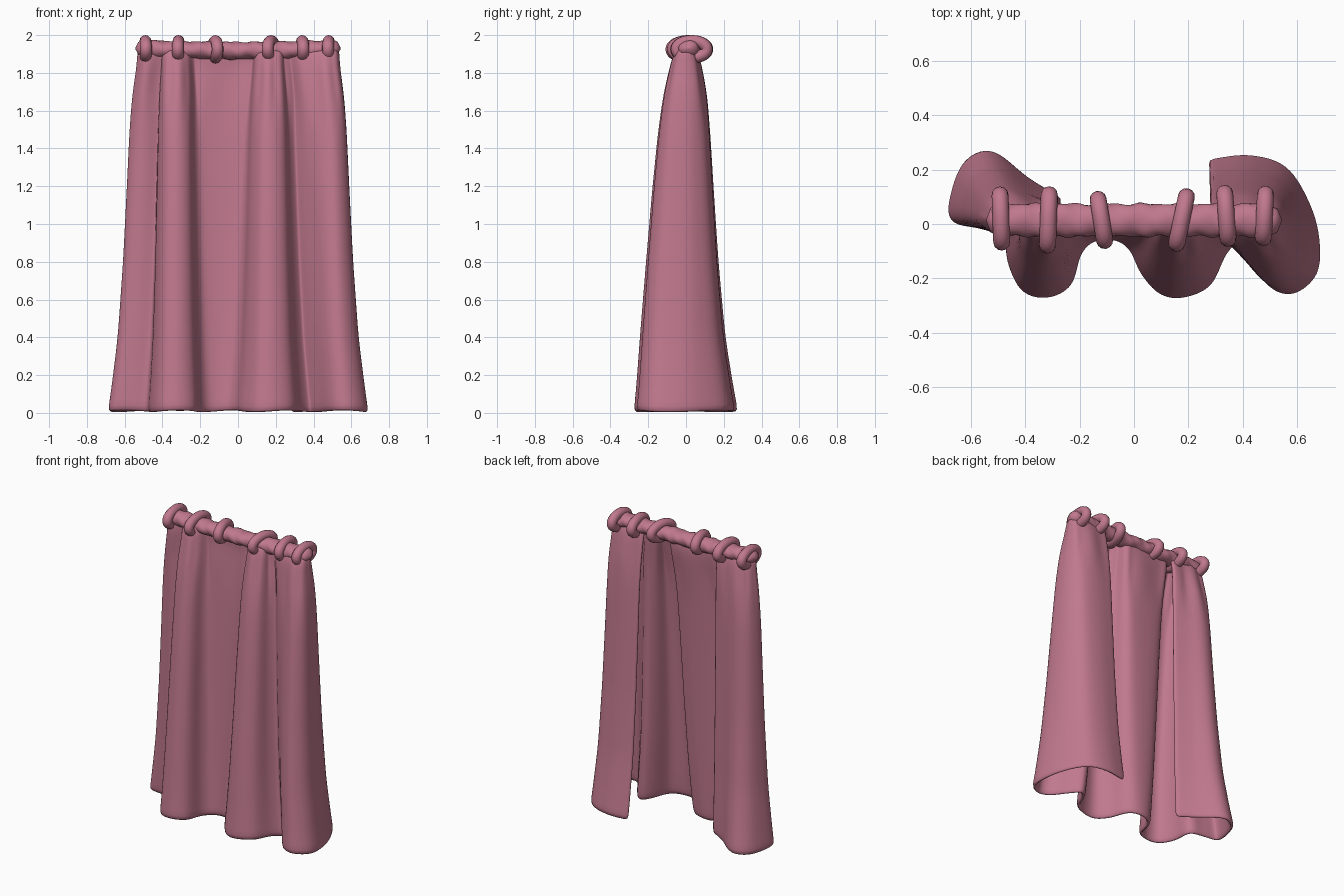
import bpy, bmesh, math
from mathutils import Vector

if "Cube" in bpy.data.objects:
    bpy.data.objects.remove(bpy.data.objects["Cube"])

fabric = bpy.data.materials.new("dusty_rose")
fabric.diffuse_color = (0.53, 0.19, 0.27, 1)
fabric.use_nodes = True
fabric.node_tree.nodes["Principled BSDF"].inputs["Base Color"].default_value = fabric.diffuse_color


def finish(obj, name):
    obj.name = name
    obj.data.materials.clear()
    obj.data.materials.append(fabric)
    return obj


def mesh_object(bm, name):
    bmesh.ops.recalc_face_normals(bm, faces=bm.faces)
    for f in bm.faces:
        f.smooth = True
    me = bpy.data.meshes.new(name)
    bm.to_mesh(me)
    bm.free()
    obj = bpy.data.objects.new(name, me)
    bpy.context.collection.objects.link(obj)
    return finish(obj, name)


def smooth_path(pts, steps):
    """Catmull-Rom curve through 2D points."""
    p = [Vector(q) for q in pts]
    p = [2 * p[0] - p[1]] + p + [2 * p[-1] - p[-2]]
    out = []
    for i in range(1, len(p) - 2):
        a, b, c, d = p[i - 1:i + 3]
        for k in range(steps):
            t = k / steps
            out.append(0.5 * (2 * b + (c - a) * t + (2 * a - 5 * b + 4 * c - d) * t * t
                              + (3 * b - a - 3 * c + d) * t ** 3))
    out.append(p[-2])
    return out


def table(rows, z):
    """Linear lookup in (z, value) pairs."""
    for (z0, v0), (z1, v1) in zip(rows, rows[1:]):
        if z <= z1:
            return v0 + (v1 - v0) * (z - z0) / (z1 - z0)
    return rows[-1][1]


def blend(rows, z):
    if z < .1:
        return table(rows, z)
    return sum(table(rows, z + d) for d in (-.06, 0, .06)) / 3


# Curtain: hem outline on the floor and gathered outline below the rod
hem = [(-.27, .085), (-.40, .165), (-.525, .262), (-.62, .225), (-.667, .11), (-.667, .02),
       (-.57, .0), (-.475, -.02), (-.455, -.14), (-.405, -.24), (-.32, -.262), (-.24, -.22),
       (-.205, -.11), (-.15, -.055), (-.07, -.05), (-.01, -.09), (.035, -.18), (.10, -.25),
       (.18, -.262), (.275, -.22), (.33, -.11), (.385, -.06), (.44, -.12), (.51, -.225),
       (.59, -.247), (.667, -.18), (.675, -.06), (.64, .07), (.555, .205), (.42, .247), (.275, .23)]
gather = [(-.27, .05), (-.35, .055), (-.43, .06), (-.49, .05), (-.515, .03), (-.515, .0),
          (-.47, -.035), (-.395, .0), (-.39, -.02), (-.365, -.05), (-.32, -.06), (-.28, -.04),
          (-.25, .01), (-.19, .025), (.0, .035), (.08, .035), (.105, -.02), (.135, -.053),
          (.175, -.06), (.215, -.045), (.235, -.01), (.275, .01), (.33, -.03), (.42, -.05),
          (.475, -.06), (.51, -.04), (.52, -.01), (.52, .02), (.49, .05), (.40, .06), (.28, .055)]
spread_back = [(0, 1), (.12, .89), (.4, .67), (.8, .49), (1.2, .36), (1.5, .27), (1.7, .17), (1.86, 0), (2, 0)]
spread_front = [(0, 1), (.12, .94), (.4, .84), (.8, .68), (1.2, .51), (1.5, .36), (1.7, .20), (1.86, 0), (2, 0)]

low, high = smooth_path(hem, 4), smooth_path(gather, 4)
heights = [.001 + 1.929 * i / 32 for i in range(33)]
bm = bmesh.new()
grid = []
for z in heights:
    fb, ff = blend(spread_back, z), blend(spread_front, z)
    pinch = 1 - .4 * max(0, (z - 1.86) / .07)
    wrinkle = .006 * math.exp(-((z - 1.75) / .17) ** 2)
    row = []
    for i, (a, b) in enumerate(zip(low, high)):
        w = min(1, max(0, .5 - a.y / .2))
        fy = fb + (ff - fb) * w
        y = (b.y + (a.y - b.y) * fy) * pinch + wrinkle * math.sin(i * 1.05)
        x = b.x + (a.x - b.x) * fb
        lift = .005 * (1 + math.sin(i * .35)) * max(0, 1 - z / .3)
        row.append(bm.verts.new((x, y, z + lift)))
    grid.append(row)
for r0, r1 in zip(grid, grid[1:]):
    for j in range(len(r0) - 1):
        bm.faces.new((r0[j], r0[j + 1], r1[j + 1], r1[j]))
curtain = mesh_object(bm, "curtain_cloth")
m = curtain.modifiers.new("thickness", 'SOLIDIFY')
m.thickness, m.offset = .026, 0
m = curtain.modifiers.new("soft_edges", 'SUBSURF')
m.levels = m.render_levels = 1

# Rod sleeve: slightly crumpled tube of cloth along x
bm = bmesh.new()
loops = []
n, sides = 72, 20
for i in range(n + 1):
    u = -1 + 2 * i / n
    x = .543 * u
    end = (1 - min(1, abs(u)) ** 24) ** .5 * .9 + .1
    loop = []
    for k in range(sides):
        a = 2 * math.pi * k / sides
        crumple = 1 + .05 * math.sin(47 * x + 2 * a) + .04 * math.sin(83 * x - 3 * a)
        loop.append(bm.verts.new((x, .014 + .06 * end * crumple * math.cos(a),
                                  1.918 + .012 * u * u
                                  + .046 * end * crumple * math.sin(a))))
    loops.append(loop)
for a, b in zip(loops, loops[1:]):
    for k in range(sides):
        bm.faces.new((a[k], a[(k + 1) % sides], b[(k + 1) % sides], b[k]))
bm.faces.new(loops[0])
bm.faces.new(loops[-1])
mesh_object(bm, "rod_sleeve")


# Rings: thick oval loops around the rod
def ring(x, y, half, lean, name):
    cu = bpy.data.curves.new(name, 'CURVE')
    cu.dimensions = '3D'
    cu.bevel_depth, cu.bevel_resolution = .031, 4
    sp = cu.splines.new('POLY')
    count = 36
    sp.points.add(count - 1)
    for k, pt in enumerate(sp.points):
        a = 2 * math.pi * k / count
        c, s = math.cos(a), math.sin(a)
        pt.co = (x + lean * c, y + half * c, 1.925 + .044 * s, 1)
    sp.use_cyclic_u = True
    sp.use_smooth = True
    obj = bpy.data.objects.new(name, cu)
    bpy.context.collection.objects.link(obj)
    finish(obj, name)


for i, (x, y, half, lean) in enumerate([
        (-.49, .02, .087, -.003), (-.315, .015, .093, .003), (-.12, .015, .076, -.012),
        (.175, .015, .086, .018), (.34, .03, .083, -.006), (.48, .03, .08, .004)]):
    ring(x, y, half, lean, f"curtain_ring_{i + 1}")
